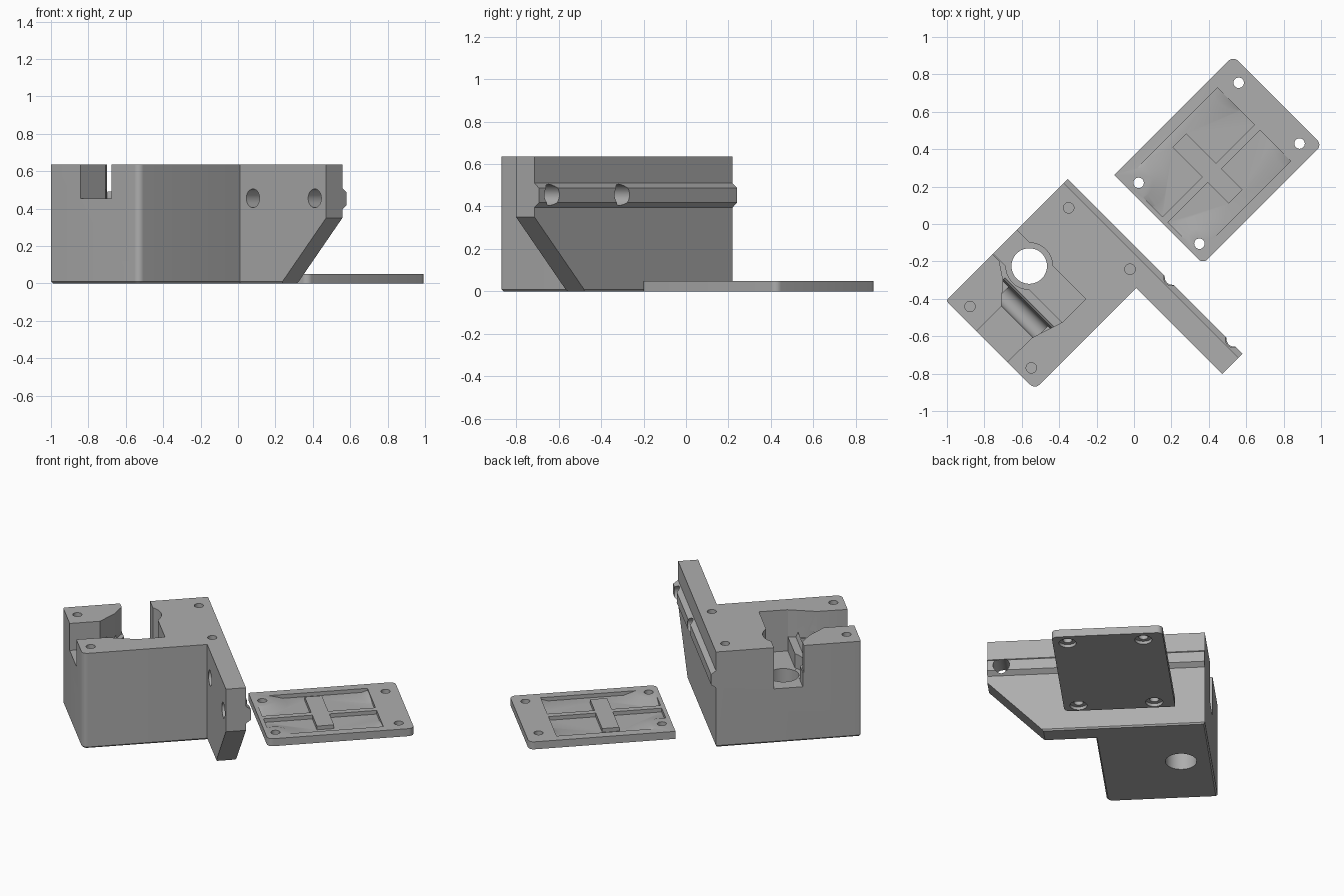
import bpy, bmesh, math
from mathutils import Matrix, Vector

if "Cube" in bpy.data.objects:
    bpy.data.objects.remove(bpy.data.objects["Cube"])

grey = bpy.data.materials.new("neutral_grey")
grey.diffuse_color = (0.42, 0.42, 0.42, 1)
grey.use_nodes = True
grey.node_tree.nodes["Principled BSDF"].inputs["Base Color"].default_value = grey.diffuse_color


def prism(name, pts, lo, hi, axis="z"):
    """Extrude a profile: (u, v) along z, (u, z) along v, or (v, z) along u."""
    place = {"z": lambda a, b, t: (a, b, t),
             "y": lambda a, b, t: (a, t, b),
             "x": lambda a, b, t: (t, a, b)}[axis]
    bm = bmesh.new()
    face = bm.faces.new([bm.verts.new(place(a, b, lo)) for a, b in pts])
    ext = bmesh.ops.extrude_face_region(bm, geom=[face])
    verts = [g for g in ext["geom"] if isinstance(g, bmesh.types.BMVert)]
    shift = Vector(place(0, 0, hi - lo))
    bmesh.ops.translate(bm, verts=verts, vec=shift)
    bmesh.ops.recalc_face_normals(bm, faces=bm.faces[:])
    return finish(name, bm)


def finish(name, bm):
    me = bpy.data.meshes.new(name)
    bm.to_mesh(me)
    bm.free()
    ob = bpy.data.objects.new(name, me)
    bpy.context.collection.objects.link(ob)
    return ob


def rect(a0, a1, b0, b1):
    return [(a0, b0), (a1, b0), (a1, b1), (a0, b1)]


def circle(a, b, r, n=40):
    return [(a + r * math.cos(2 * math.pi * i / n),
             b + r * math.sin(2 * math.pi * i / n)) for i in range(n)]


def rounded(corners, steps=6):
    """Polygon from (u, v, radius) corners; right angles only."""
    out = []
    for i, (u, v, r) in enumerate(corners):
        p = Vector((u, v))
        a = (Vector(corners[i - 1][:2]) - p).normalized()
        b = (Vector(corners[(i + 1) % len(corners)][:2]) - p).normalized()
        if r == 0:
            out.append((u, v))
            continue
        c = p + (a + b) * r
        for k in range(steps + 1):
            t = math.pi / 2 * k / steps
            q = c - b * r * math.cos(t) - a * r * math.sin(t)
            out.append((q.x, q.y))
    return out


def combine(ob, tool, op="DIFFERENCE"):
    mod = ob.modifiers.new("bool", "BOOLEAN")
    mod.operation, mod.object, mod.solver = op, tool, "EXACT"
    bpy.context.view_layer.update()
    dg = bpy.context.evaluated_depsgraph_get()
    me = bpy.data.meshes.new_from_object(ob.evaluated_get(dg))
    ob.modifiers.clear()
    ob.data = me
    bpy.data.objects.remove(tool)


# Housing: block with side wing, chamfered around the base
housing = prism("housing", rounded([
    (-1.0, 0.42, 0.012), (-1.0, -0.25, 0.035), (-0.233, -0.25, 0),
    (-0.233, -0.90, 0), (-0.11, -0.90, 0), (-0.11, 0.42, 0)]), 0.01, 0.635)
bm = bmesh.new()
bm.from_mesh(housing.data)
base = min(bm.faces, key=lambda f: f.calc_center_median().z)
bmesh.ops.inset_region(bm, faces=[base], thickness=0.01)
for v in base.verts:
    v.co.z = 0
bm.to_mesh(housing.data)
bm.free()

# Sloped underside of the wing
combine(housing, prism("wing_slope", [(-0.55, -0.01), (-0.91, 0.361), (-1.1, 0.361),
                                      (-1.1, -0.01)], -0.4, 0.1, "x"))

# Bevelled rail along the outer face
combine(housing, prism("rail", [(-0.15, 0.395), (-0.11, 0.395), (-0.08, 0.418),
                                (-0.08, 0.487), (-0.11, 0.51), (-0.15, 0.51)],
                       -0.90, 0.42, "y"), "UNION")

# Cross holes through wing and rail
for v in (-0.346, -0.813):
    combine(housing, prism("wing_hole", circle(v, 0.455, 0.05), -0.4, 0.1, "x"))

# Top pocket: shallow slot, deep channel, counterbore and through hole
combine(housing, prism("slot", [
    (-1.1, 0.19), (-1.1, -0.04), (-0.813, -0.045), (-0.643, -0.1), (-0.467, -0.1),
    (-0.467, 0.5), (-0.65, 0.5), (-0.65, 0.368), (-0.707, 0.283), (-0.813, 0.19)],
    0.455, 0.8))
combine(housing, prism("channel", rect(-0.643, -0.466, -0.101, 0.52), 0.36, 0.82))
combine(housing, prism("groove", circle(-0.762, 0.457, 0.05), -0.06, 0.235, "y"))
combine(housing, prism("ridge", [(-0.712, 0.44), (-0.712, 0.458), (-0.702, 0.49),
                                 (-0.69, 0.458), (-0.69, 0.44)],
                       -0.09, 0.285, "y"), "UNION")
combine(housing, prism("counterbore", circle(-0.555, 0.237, 0.125, 48), 0.361, 0.84))
combine(housing, prism("through_hole", circle(-0.555, 0.237, 0.095, 48), -0.1, 0.86))

# Screw holes in the top
for u in (-0.932, -0.186):
    for v in (-0.156, 0.308):
        combine(housing, prism("screw_hole", circle(u, v, 0.028, 24), 0.25, 0.88))

# Cover plate
cover = prism("cover_plate", rounded([
    (0.11, 0.26, 0), (0.11, -0.412, 0.035), (1.01, -0.412, 0.035),
    (1.01, 0.26, 0.035)]), 0, 0.05)
spots = [(u, v) for u in (0.173, 0.93) for v in (-0.322, 0.138)]

# Recess that leaves the ribs and flared screw bosses standing
recess = prism("recess", rect(0.135, 0.83, -0.355, 0.2), 0.025, 0.06)
combine(recess, prism("long_rib", rect(0.1, 0.9, -0.121, -0.081), 0.01, 0.08))
combine(recess, prism("cross_rib", rect(0.435, 0.54, -0.28, 0.144), 0.012, 0.09))
for u, v in spots:
    bm = bmesh.new()
    bmesh.ops.create_cone(bm, cap_ends=True, segments=48, radius1=0.164, radius2=0.052,
                          depth=0.04, matrix=Matrix.Translation((u, v, 0.04)))
    combine(recess, finish("boss", bm))
    top = prism("boss_top", circle(u, v, 0.078), 0.045, 0.09)
    combine(recess, top)
combine(cover, recess)

# Screw holes with round head seats underneath
for u, v in spots:
    combine(cover, prism("cover_hole", circle(u, v, 0.028, 24), -0.1, 0.1))
    combine(cover, prism("head_seat", circle(u, v, 0.052, 32), -0.1, 0.02))

# Turn both parts by 45 degrees, colour and shade them
for ob in (housing, cover):
    ob.data.transform(Matrix.Rotation(math.pi / 4, 4, "Z"))
    ob.data.materials.clear()
    ob.data.materials.append(grey)
    bpy.ops.object.select_all(action="DESELECT")
    ob.select_set(True)
    bpy.context.view_layer.objects.active = ob
    bpy.ops.object.shade_smooth_by_angle(angle=math.radians(25))
